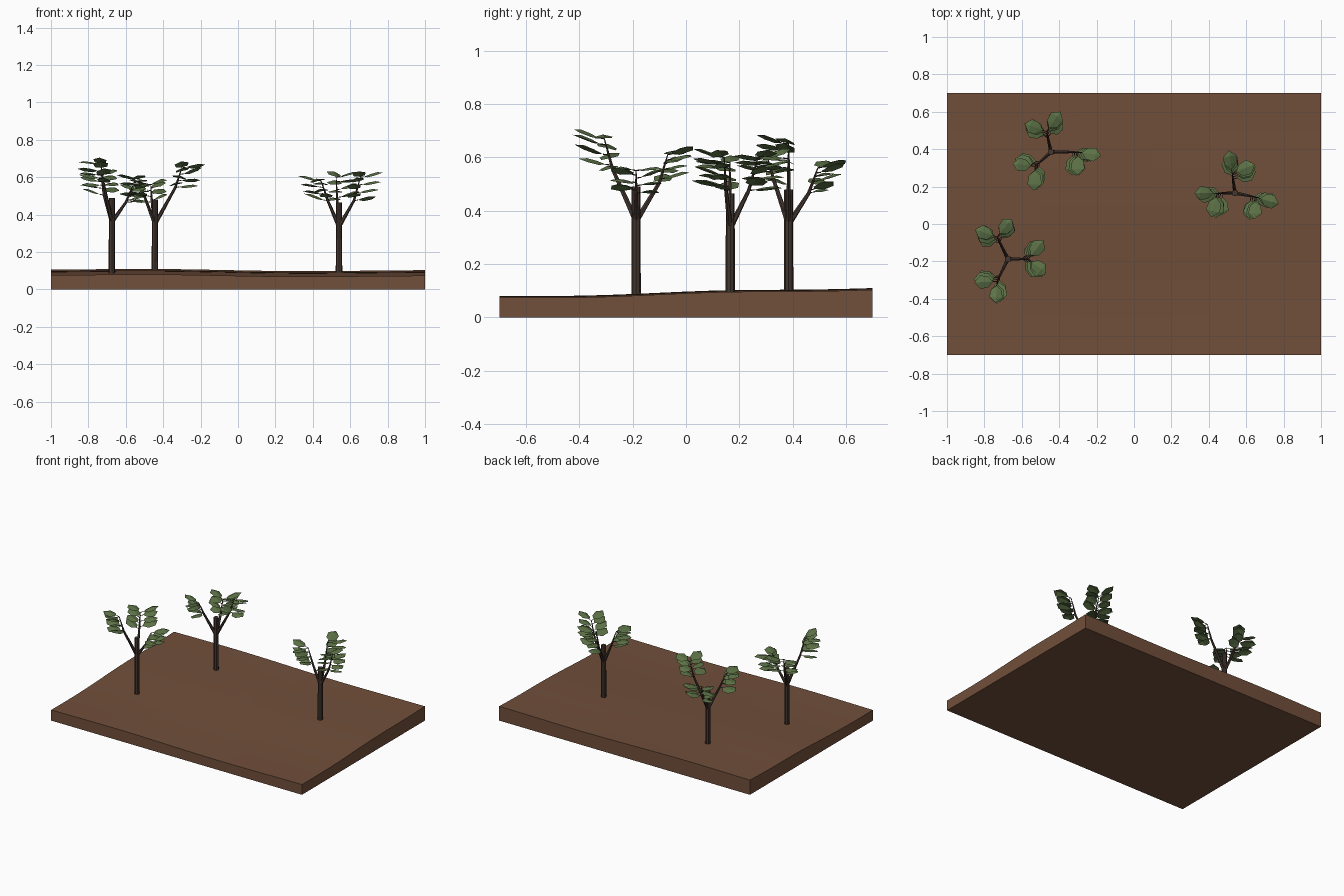
import bpy, bmesh, math, random
from mathutils import Vector, Matrix

if "Cube" in bpy.data.objects:
    bpy.data.objects.remove(bpy.data.objects["Cube"])

random.seed(4)


def material(name, rgb):
    m = bpy.data.materials.new(name)
    m.diffuse_color = (*rgb, 1)
    m.use_nodes = True
    m.node_tree.nodes["Principled BSDF"].inputs["Base Color"].default_value = m.diffuse_color
    return m


SOIL = material("brown soil", (0.165, 0.078, 0.043))
BARK = material("dark bark", (0.058, 0.037, 0.029))
LEAF = material("leaf green", (0.105, 0.165, 0.06))


def finish(bm, name, mat, smooth=False):
    me = bpy.data.meshes.new(name)
    bm.to_mesh(me)
    bm.free()
    me.materials.append(mat)
    if smooth:
        me.polygons.foreach_set("use_smooth", [True] * len(me.polygons))
    ob = bpy.data.objects.new(name, me)
    bpy.context.collection.objects.link(ob)
    return ob


def ground_z(x, y):
    """Gently rolling height of the soil."""
    z = 0.087 + 0.021 * y + 0.006 * math.sin(4.5 * (y + 0.15)) * math.exp(-3 * y * y)
    z += 0.006 * math.exp(-((x + 0.5) ** 2) * 5) - 0.006 * math.exp(-((x - 0.35) ** 2) * 5)
    return z + 0.012 * max(0, abs(y) - 0.45)


def ground():
    bm = bmesh.new()
    n, m = 20, 14
    bmesh.ops.create_grid(bm, x_segments=n, y_segments=m, size=1)
    for v in bm.verts:
        v.co.y *= 0.7
    ext = bmesh.ops.extrude_face_region(bm, geom=bm.faces[:], use_keep_orig=True)
    for v in ext["geom"]:
        if isinstance(v, bmesh.types.BMVert):
            v.co.z = ground_z(v.co.x, v.co.y)
    bmesh.ops.recalc_face_normals(bm, faces=bm.faces[:])
    finish(bm, "soil_slab", SOIL)


def limb(bm, a, b, r1, r2, sides=8):
    """Tapered cylinder between two points."""
    d = b - a
    mat = Matrix.Translation((a + b) / 2) @ d.to_track_quat("Z", "Y").to_matrix().to_4x4()
    bmesh.ops.create_cone(bm, cap_ends=True, segments=sides, radius1=r1, radius2=r2,
                          depth=d.length, matrix=mat)


def leaf(bm, base, angle, pitch, roll, length):
    """Folded low-poly leaf: a midrib with two raised halves and a drooping tip."""
    mat = (Matrix.Translation(base) @ Matrix.Rotation(angle, 4, "Z")
           @ Matrix.Rotation(-pitch, 4, "Y") @ Matrix.Rotation(roll, 4, "X"))
    rib = [(0, 0), (0.35, 0.04), (0.72, 0.04), (1, -0.06)]
    half = [(0.25, 0.30), (0.68, 0.36)]

    def vert(x, y, z):
        return bm.verts.new(mat @ (Vector((x, y, z)) * length))

    mid = [vert(x, 0, z) for x, z in rib]
    for s in (1, -1):
        e = [vert(x, s * w, -0.05) for x, w in half]
        for f in ([mid[0], mid[1], e[0]], [mid[1], mid[2], e[1], e[0]], [mid[2], mid[3], e[1]]):
            bm.faces.new(f if s > 0 else f[::-1])


# Trees: trunk x, y, top; branches: twig x, y, lowest and highest leaf, two leaf headings
TREES = {
    "left_tree": (-0.674, -0.187, 0.49, [
        (-0.60, -0.187, 0.46, 0.55, 46, -39),
        (-0.717, -0.10, 0.50, 0.61, 163, 52),
        (-0.717, -0.275, 0.55, 0.67, 186, 268)]),
    "back_tree": (-0.444, 0.385, 0.48, [
        (-0.335, 0.385, 0.54, 0.65, -5, -88),
        (-0.46, 0.46, 0.46, 0.56, 156, 53),
        (-0.503, 0.332, 0.50, 0.59, 168, 265)]),
    "right_tree": (0.54, 0.166, 0.465, [
        (0.62, 0.15, 0.47, 0.60, -11, -95),
        (0.53, 0.235, 0.47, 0.60, 100, 20),
        (0.48, 0.165, 0.47, 0.58, 184, 262)]),
}


def tree(name, x, y, top, branches):
    # trunk
    bm = bmesh.new()
    limb(bm, Vector((x, y, ground_z(x, y) - 0.01)), Vector((x, y, top)), 0.0175, 0.0165)
    finish(bm, name + "_trunk", BARK)
    wood, leaves = bmesh.new(), bmesh.new()
    for bx, by, lo, hi, h1, h2 in branches:
        # branch leaning out to an elbow, then a steep leafy twig
        out = Vector((bx - x, by - y, 0)).normalized()
        start = Vector((x, y, top - 0.13))
        elbow = Vector((bx, by, lo + 0.005))
        tip = Vector((bx, by, hi)) + out * 0.035
        limb(wood, start, elbow, 0.0115, 0.007, 6)
        limb(wood, elbow, tip, 0.007, 0.002, 6)
        # two stacks of alternating leaves up the twig
        for k in range(4):
            for j, h in enumerate((h1, h2)):
                t = min(1, (k + 0.4 * j) / 3)
                ang = math.radians(h + random.uniform(-7, 7))
                p = elbow.lerp(tip, t)
                q = p + Vector((math.cos(ang), math.sin(ang), 0.15)) * 0.022
                limb(wood, p, q, 0.0025, 0.002, 4)
                leaf(leaves, q, ang, random.uniform(0.05, 0.4),
                     random.uniform(-0.25, 0.25), random.uniform(0.098, 0.112))
    finish(wood, name + "_branches", BARK)
    finish(leaves, name + "_leaves", LEAF)


ground()
for name, (x, y, top, branches) in TREES.items():
    tree(name, x, y, top, branches)
